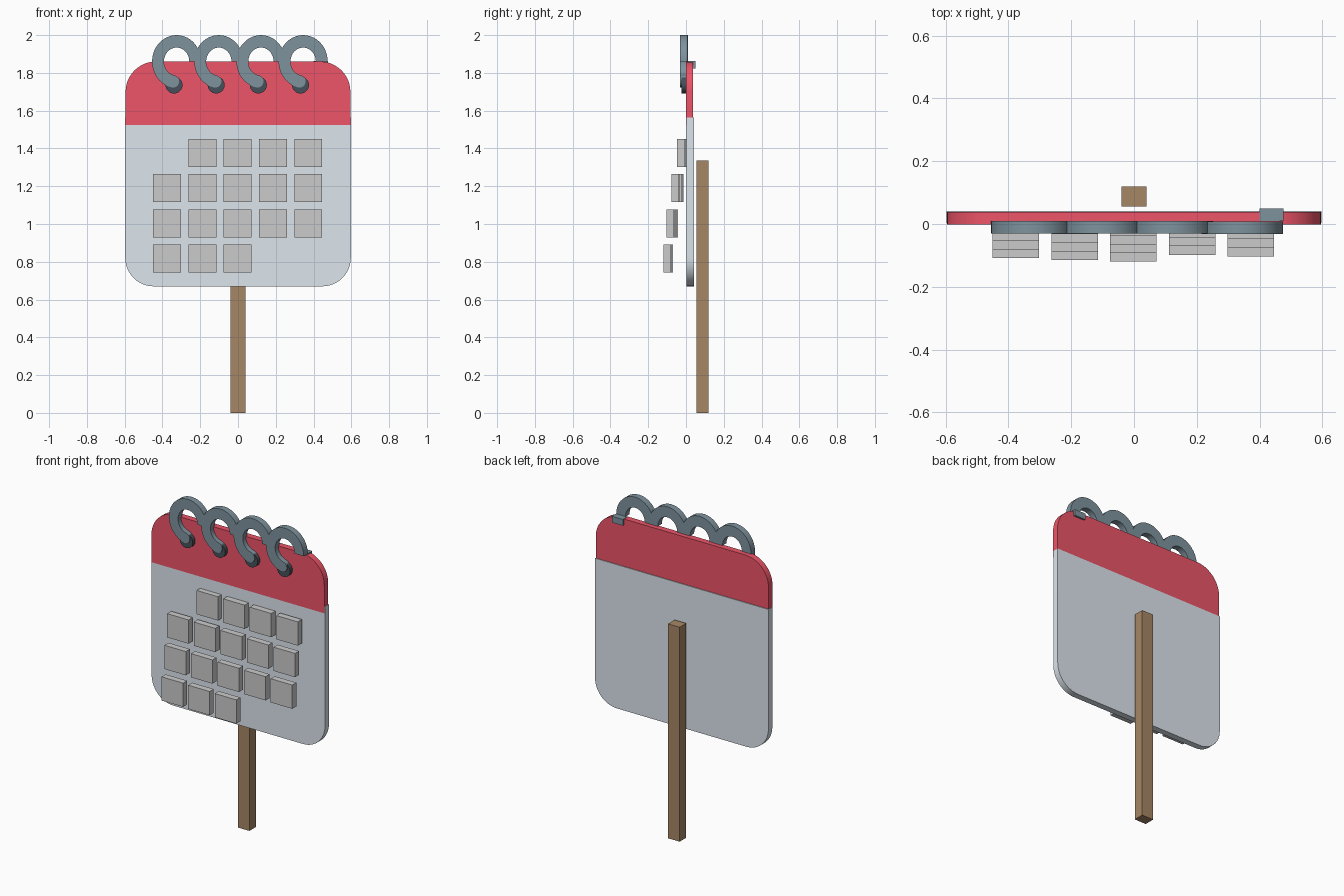
import bpy, bmesh
from math import sin, cos, pi, radians

if "Cube" in bpy.data.objects:
    bpy.data.objects.remove(bpy.data.objects["Cube"])


def material(name, rgb):
    m = bpy.data.materials.new(name)
    m.diffuse_color = (*rgb, 1)
    m.use_nodes = True
    m.node_tree.nodes["Principled BSDF"].inputs["Base Color"].default_value = m.diffuse_color
    return m


RED = material("red", (0.85, 0.09, 0.14))
PAPER = material("paper", (0.72, 0.79, 0.85))
STEEL = material("steel", (0.21, 0.29, 0.34))
DARK = material("dark_steel", (0.06, 0.08, 0.10))
WOOD = material("wood", (0.38, 0.24, 0.13))


def plate(name, outline, y0, y1, mat=None, smooth=False):
    """Extrude an (x, z) outline from y0 back to y1."""
    bm = bmesh.new()
    face = bm.faces.new([bm.verts.new((x, y0, z)) for x, z in outline])
    ext = bmesh.ops.extrude_face_region(bm, geom=[face])["geom"]
    verts = [v for v in ext if isinstance(v, bmesh.types.BMVert)]
    bmesh.ops.translate(bm, vec=(0, y1 - y0, 0), verts=verts)
    bmesh.ops.recalc_face_normals(bm, faces=bm.faces)
    me = bpy.data.meshes.new(name)
    bm.to_mesh(me)
    bm.free()
    ob = bpy.data.objects.new(name, me)
    bpy.context.collection.objects.link(ob)
    if mat:
        me.materials.append(mat)
    if smooth:
        bpy.ops.object.select_all(action="DESELECT")
        ob.select_set(True)
        bpy.context.view_layer.objects.active = ob
        bpy.ops.object.shade_smooth_by_angle(angle=radians(30))
    return ob


def arc(cx, cz, rx, rz, a0, a1, n):
    angles = [radians(a0 + (a1 - a0) * i / n) for i in range(n + 1)]
    return [(cx + rx * cos(a), cz + rz * sin(a)) for a in angles]


def box(name, x0, x1, y0, y1, z0, z1, mat=None):
    return plate(name, [(x0, z0), (x1, z0), (x1, z1), (x0, z1)], y0, y1, mat)


# Page: square top, rounded bottom corners
W, R = 0.597, 0.15
page = [(W, 1.565), (-W, 1.565)]
page += arc(-W + R, 0.67 + R, R, R, 180, 270, 12)
page += arc(W - R, 0.67 + R, R, R, 270, 360, 12)
plate("page", page, 0.003, 0.042, PAPER, True)

# Red header band: rounded top corners
W, R = 0.595, 0.16
header = [(-W, 1.525), (W, 1.525)]
header += arc(W - R, 1.86 - R, R, R, 0, 90, 12)
header += arc(-W + R, 1.86 - R, R, R, 90, 180, 12)
plate("header_band", header, -0.001, 0.038, RED, True)

# Binding rings: flat hooks ending in a rounded tip over a dark hole
HALF, END = 0.033, 259
for i in range(4):
    cx, cz = -0.325 + 0.2233 * i, 1.86
    tip_x = cx + 0.1 * cos(radians(END))
    tip_z = cz + 0.107 * sin(radians(END))
    ring = arc(cx, cz, 0.1 + HALF - 0.003, 0.107 + HALF, 0, END, 32)
    ring += arc(tip_x, tip_z, HALF, HALF, END, END + 180, 10)[1:-1]
    ring += arc(cx, cz, 0.1 - HALF, 0.107 - HALF, END, 0, 32)
    plate(f"ring_{i + 1}", ring, -0.03 - 0.0005 * i, 0.01 - 0.0005 * i, STEEL, True)
    hole = arc(cx - 0.014, 1.736, 0.045, 0.045, 0, 360 - 360 / 32, 31)
    plate(f"ring_hole_{i + 1}", hole, -0.025, 0.0, DARK, True)

# Small clip behind the last ring
box("ring_clip", 0.40, 0.476, 0.009, 0.05, 1.823, 1.862, STEEL)

# Day tiles: each one steps slightly further forward
for k in range(1, 18):
    row, col = divmod(k, 5)
    x, z = -0.376 + 0.187 * col, 1.376 - 0.1862 * row
    y = -0.12 + 0.0055 * (17 - k)
    box(f"day_tile_{k}", x - 0.074, x + 0.074, y, y + 0.04, z - 0.074, z + 0.074)

# Post
box("post", -0.04, 0.04, 0.055, 0.12, 0.0, 1.335, WOOD)
